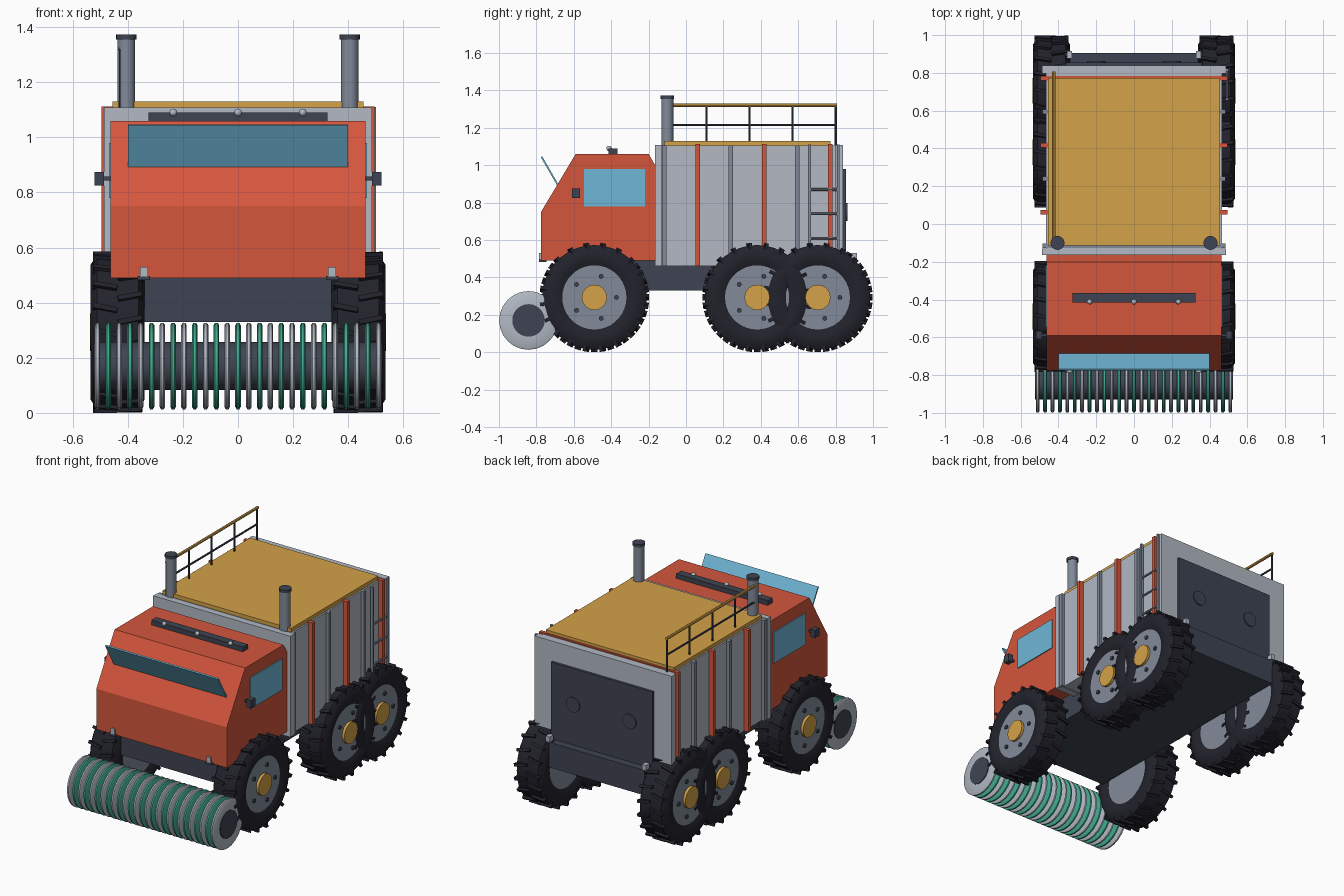
import bpy, bmesh, math
from mathutils import Matrix, Vector

if "Cube" in bpy.data.objects:
    bpy.data.objects.remove(bpy.data.objects["Cube"])


def material(name, r, g, b):
    m = bpy.data.materials.new(name)
    lin = lambda c: ((c / 255 + 0.055) / 1.055) ** 2.4
    m.diffuse_color = (lin(r), lin(g), lin(b), 1)
    m.use_nodes = True
    m.node_tree.nodes["Principled BSDF"].inputs["Base Color"].default_value = m.diffuse_color
    return m


RED = material("orange red", 212, 86, 60)
LIGHT = material("light grey", 178, 185, 196)
MID = material("mid grey", 130, 139, 153)
DARK = material("dark slate", 62, 68, 82)
RUBBER = material("black rubber", 34, 34, 44)
GOLD = material("gold", 212, 162, 72)
GLASS = material("sky blue", 112, 182, 214)
GREEN = material("sea green", 66, 170, 142)


def finish(name, bm, mat, smooth=False):
    bmesh.ops.recalc_face_normals(bm, faces=bm.faces)
    me = bpy.data.meshes.new(name)
    bm.to_mesh(me)
    bm.free()
    me.materials.append(mat)
    ob = bpy.data.objects.new(name, me)
    bpy.context.collection.objects.link(ob)
    if smooth:
        bpy.ops.object.select_all(action='DESELECT')
        ob.select_set(True)
        bpy.context.view_layer.objects.active = ob
        bpy.ops.object.shade_smooth_by_angle(angle=math.radians(35))
    return ob


def add_box(bm, x, y, z, mat=None):
    """Box from (min, max) pairs."""
    size = [b - a for a, b in (x, y, z)]
    mid = [(a + b) / 2 for a, b in (x, y, z)]
    m = Matrix.Translation(mid) @ Matrix.Diagonal((*size, 1))
    bmesh.ops.create_cube(bm, size=1, matrix=m)


def box(name, x, y, z, mat):
    bm = bmesh.new()
    add_box(bm, x, y, z)
    return finish(name, bm, mat)


def rod(name, a, b, r, mat, n=16):
    a, b = Vector(a), Vector(b)
    bm = bmesh.new()
    rot = (b - a).to_track_quat('Z', 'Y').to_matrix().to_4x4()
    bmesh.ops.create_cone(bm, cap_ends=True, segments=n, radius1=r, radius2=r,
                          depth=(b - a).length, matrix=Matrix.Translation((a + b) / 2) @ rot)
    return finish(name, bm, mat, n > 8)


def lathe_x(name, profile, centre, mat, n):
    """Closed ring: (x, radius) profile turned about the x direction."""
    bm = bmesh.new()
    rows = []
    for i in range(n):
        a = 2 * math.pi * i / n
        rows.append([bm.verts.new((centre[0] + x, centre[1] + r * math.cos(a),
                                   centre[2] + r * math.sin(a))) for x, r in profile])
    k = len(profile)
    for i in range(n):
        p, q = rows[i], rows[(i + 1) % n]
        for j in range(k):
            bm.faces.new((p[j], p[(j + 1) % k], q[(j + 1) % k], q[j]))
    return finish(name, bm, mat, True)


# Chassis
box("chassis", (-0.34, 0.34), (-0.70, 0.905), (0.33, 0.49), DARK)

# Cab: side profile extruded across the width
profile = [(-0.775, 0.49), (-0.775, 0.75), (-0.59, 1.06), (-0.20, 1.06), (-0.165, 1.0), (-0.165, 0.49)]
bm = bmesh.new()
face = bm.faces.new([bm.verts.new((-0.463, y, z)) for y, z in profile])
side = bmesh.ops.extrude_face_region(bm, geom=[face])["geom"]
bmesh.ops.translate(bm, vec=(0.926, 0, 0), verts=[v for v in side if isinstance(v, bmesh.types.BMVert)])
finish("cab", bm, RED)

# Tilted windscreen plate
bm = bmesh.new()
bmesh.ops.create_cube(bm, size=1, matrix=Matrix.Translation((0, -0.728, 0.968))
                      @ Matrix.Rotation(math.radians(30), 4, 'X') @ Matrix.Diagonal((0.80, 0.009, 0.178, 1)))
finish("windscreen", bm, GLASS)

# Roof light bar
box("light_bar", (-0.325, 0.325), (-0.415, -0.365), (1.055, 1.09), DARK)
for x in (-0.235, 0, 0.235):
    bm = bmesh.new()
    bmesh.ops.create_uvsphere(bm, u_segments=12, v_segments=8, radius=0.014,
                              matrix=Matrix.Translation((x, -0.412, 1.09)))
    finish("roof_lamp", bm, LIGHT, True)

# Side windows, mirrors, tow hooks, exhaust stacks
for s in (-1, 1):
    span = lambda a, b: tuple(sorted((s * a, s * b)))
    box("side_window", span(0.46, 0.469), (-0.545, -0.22), (0.78, 0.98), GLASS)
    box("mirror", span(0.487, 0.52), (-0.61, -0.567), (0.825, 0.875), DARK)
    box("mirror_arm", span(0.46, 0.49), (-0.595, -0.582), (0.843, 0.857), DARK)
    for y0, y1, tag in ((-0.785, -0.765, "front"), (0.875, 0.915, "rear")):
        box(tag + "_hook", span(0.327, 0.355), (y0, y1), (0.495, 0.53), LIGHT)
        box(tag + "_hook_base", span(0.32, 0.365), (y0 - 0.0, y1 + 0.02 if y0 < 0 else 0.905), (0.482, 0.497), DARK)
    rod("exhaust_stack", (s * 0.405, -0.10, 1.0), (s * 0.405, -0.10, 1.36), 0.032, MID, 20)
    rod("exhaust_cap", (s * 0.405, -0.10, 1.355), (s * 0.405, -0.10, 1.373), 0.037, DARK, 20)

# Cargo box with end frames, hoop ribs and lid
box("cargo_box", (-0.465, 0.465), (-0.16, 0.83), (0.46, 1.105), LIGHT)
box("front_frame", (-0.487, 0.487), (-0.165, -0.13), (0.46, 1.108), LIGHT)
box("rear_frame", (-0.487, 0.487), (0.797, 0.84), (0.46, 1.108), LIGHT)
for i in range(6):
    y = -0.115 + 0.1775 * i
    w = 0.495 if i % 2 else 0.485
    box("red_rib" if i % 2 else "grey_rib", (-w, w), (y - 0.012, y + 0.012),
        (0.46, 1.112 if i % 2 else 1.106), RED if i % 2 else MID)
box("lid", (-0.455, 0.455), (-0.115, 0.772), (1.10, 1.13), GOLD)

# Rear door with round fittings
box("rear_door", (-0.36, 0.36), (0.83, 0.856), (0.49, 0.98), DARK)
for x in (-0.2, 0.2):
    rod("door_fitting", (x, 0.85, 0.75), (x, 0.863, 0.75), 0.048, DARK, 16)

# Ladder on the right side
for y in (0.66, 0.815):
    box("ladder_rail", (0.485, 0.50), (y - 0.007, y + 0.007), (0.47, 1.11), MID)
for i in range(4):
    z = 0.48 + 0.13 * i
    rod("ladder_rung", (0.493, 0.66, z), (0.493, 0.815, z), 0.007, MID, 8)

# Roof railing on the left side
for i in range(5):
    y = 0.80 - 0.23 * i
    rod("railing_post", (-0.425, y, 1.10), (-0.425, y, 1.32), 0.006, DARK, 8)
rod("railing_middle", (-0.425, -0.12, 1.215), (-0.425, 0.80, 1.215), 0.006, DARK, 8)
rod("railing_top", (-0.425, -0.12, 1.32), (-0.425, 0.808, 1.32), 0.009, GOLD, 8)

# Wheels
TYRE = [(-0.08, 0.165), (-0.098, 0.205), (-0.098, 0.245), (-0.075, 0.28),
        (0.075, 0.28), (0.098, 0.245), (0.098, 0.205), (0.08, 0.165)]
for s in (-1, 1):
    for y in (-0.49, 0.38, 0.705):
        c = Vector((s * 0.437, y, 0.293))
        lathe_x("tyre", TYRE, c, RUBBER, 36)
        bm = bmesh.new()
        for i in range(40):
            a = math.pi * i / 20
            out = 1 if i % 2 else -1
            m = (Matrix.Translation(c) @ Matrix.Rotation(a, 4, 'X')
                 @ Matrix.Translation((out * 0.045, 0, 0.272)) @ Matrix.Rotation(out * 0.2, 4, 'Z')
                 @ Matrix.Diagonal((0.088, 0.018, 0.042, 1)))
            bmesh.ops.create_cube(bm, size=1, matrix=m)
        finish("tyre_lugs", bm, RUBBER)
        along = lambda d, dy=0, dz=0: c + Vector((s * d, dy, dz))
        rod("wheel_rim", along(-0.083), along(0.083), 0.175, MID, 32)
        rod("wheel_hub", along(0.0), along(0.10), 0.068, GOLD, 16)
        for i in range(5):
            a = 2 * math.pi * i / 5
            dy, dz = 0.118 * math.cos(a), 0.118 * math.sin(a)
            rod("wheel_bolt", along(0.07, dy, dz), along(0.093, dy, dz), 0.013, DARK, 8)

# Front roller: core with alternating discs
rod("roller_core", (-0.525, -0.842, 0.17), (0.525, -0.842, 0.17), 0.087, DARK, 24)
DISC = [(-0.01, 0.08), (-0.01, 0.148), (-0.005, 0.157), (0.005, 0.157), (0.01, 0.148), (0.01, 0.08)]
for i in range(27):
    lathe_x("roller_disc", DISC, (-0.51 + 1.02 * i / 26, -0.842, 0.17), GREEN if i % 2 else LIGHT, 24)
